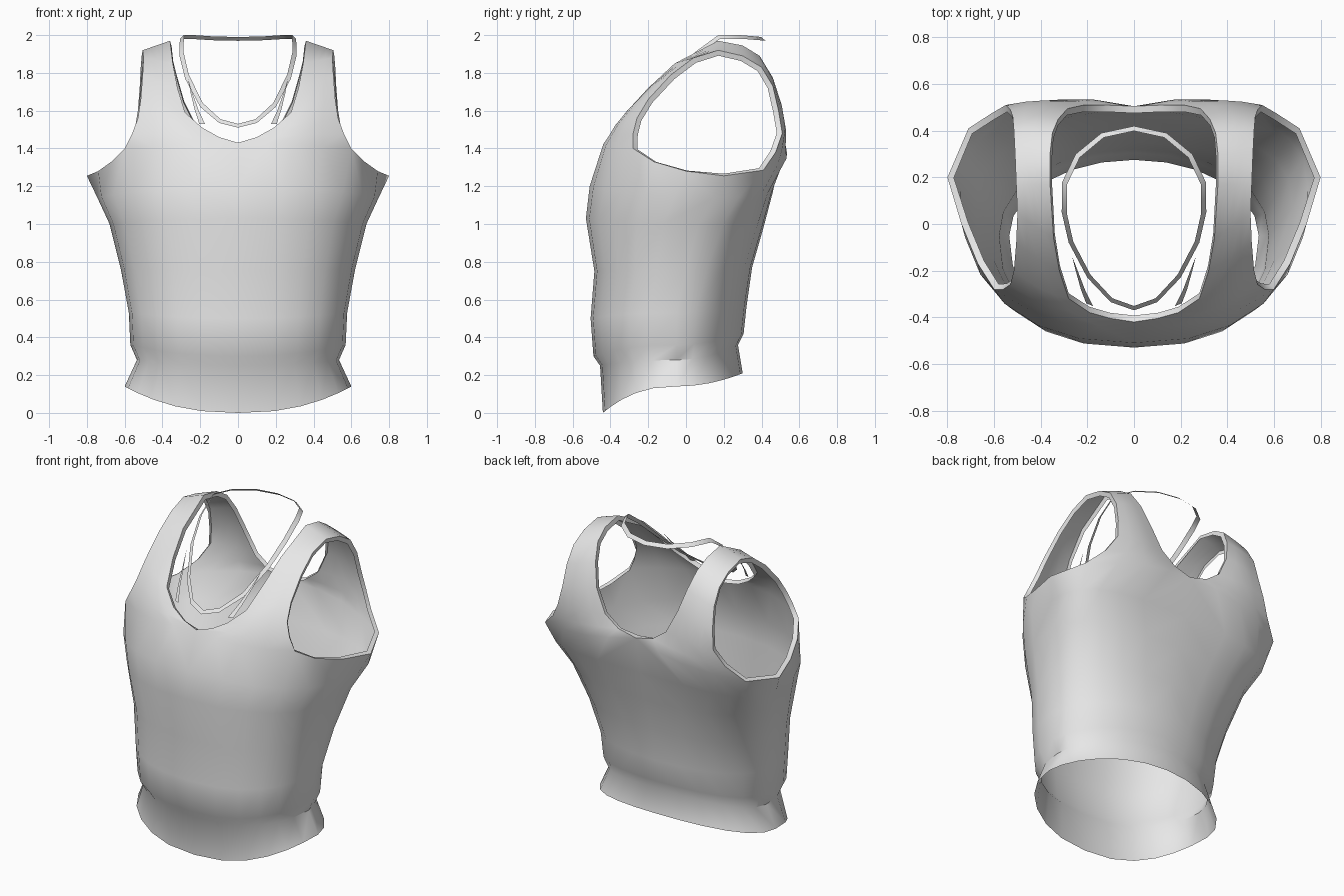
import bpy, bmesh, math
from mathutils import Vector

cube = bpy.data.objects.get("Cube")
if cube:
    bpy.data.objects.remove(cube, do_unlink=True)


def make_material(name, colour):
    mat = bpy.data.materials.new(name)
    mat.use_nodes = True
    mat.diffuse_color = colour
    mat.node_tree.nodes["Principled BSDF"].inputs["Base Color"].default_value = colour
    return mat


light_grey = make_material("light grey fabric", (0.8, 0.8, 0.8, 1))


def finish(bm, name, angle):
    """Turn a half mesh into a mirrored, smooth shaded object."""
    mesh = bpy.data.meshes.new(name)
    bm.to_mesh(mesh)
    bm.free()
    mesh.materials.append(light_grey)
    obj = bpy.data.objects.new(name, mesh)
    bpy.context.collection.objects.link(obj)
    mirror = obj.modifiers.new("mirror", 'MIRROR')
    mirror.use_clip = True
    bpy.ops.object.select_all(action='DESELECT')
    obj.select_set(True)
    bpy.context.view_layer.objects.active = obj
    bpy.ops.object.shade_smooth_by_angle(angle=math.radians(angle))
    return obj


def bridge(bm, row_a, row_b):
    for a, b, c, d in zip(row_a, row_a[1:], row_b[1:], row_b):
        bm.faces.new((a, b, c, d))


def power(value, exponent):
    return max(value, 0) ** exponent


# Torso rings: (front y, z), (half width, widest y, z), (back y, z), back squareness
RINGS = [
    ((-.44, 0), (.6, -.05, .14), (.3, .21), 1),
    ((-.455, .25), (.535, -.05, .28), (.275, .36), 1),
    ((-.49, .3), (.57, -.05, .36), (.305, .42), 1),
    ((-.505, .5), (.578, -.05, .53), (.32, .56), .95),
    ((-.485, .75), (.62, 0, .76), (.35, .77), .85),
    ((-.53, 1.03), (.68, .07, 1), (.41, .98), .75),
    ((-.51, 1.2), (.745, .15, 1.14), (.46, 1.17), .65),
]
HALF = 6          # columns in each quarter of a ring
SPAN = 4          # columns across each strap


def ring_points(front, side, back, square):
    points = []
    for j in range(2 * HALF + 1):
        t = math.pi / 2 * j / HALF
        s, c = math.sin(t), abs(math.cos(t))
        (y, z), p = (front, .85) if j <= HALF else (back, square)
        points.append(Vector((side[0] * power(s, p) if j < 2 * HALF else 0,
                              side[1] + (y - side[1]) * power(c, p),
                              side[2] + (z - side[2]) * c * c)))
    return points


# Strap stations from the front centre over the shoulder to the back centre:
# neckline point, armhole point, outward bulge in y
STATIONS = [
    ((0, -.42, 1.43), (.6, -.28, 1.4), -.075),
    ((.1, -.405, 1.46), (.56, -.28, 1.48), -.05),
    ((.19, -.38, 1.51), (.53, -.26, 1.56), -.035),
    ((.28, -.32, 1.59), (.515, -.2, 1.66), -.02),
    ((.32, -.2, 1.72), (.505, -.08, 1.79), -.01),
    ((.345, -.06, 1.85), (.5, .04, 1.88), 0),
    ((.36, .17, 1.97), (.505, .17, 1.92), 0),
    ((.36, .3, 1.945), (.51, .3, 1.89), 0),
    ((.35, .39, 1.89), (.515, .4, 1.83), .005),
    ((.325, .45, 1.79), (.52, .46, 1.73), .01),
    ((.285, .495, 1.65), (.53, .49, 1.6), .015),
    ((.215, .51, 1.51), (.55, .51, 1.48), .02),
    ((.12, .51, 1.44), (.61, .475, 1.38), .035),
    ((0, .505, 1.41), (.71, .41, 1.285), .075),
]
UNDERARM = [(.67, -.17, 1.33), (.74, .0, 1.28), (.8, .2, 1.255)]


def strap_points(neck, arm, bulge):
    points = []
    for i in range(SPAN + 1):
        p = Vector(neck).lerp(Vector(arm), i / SPAN)
        p.y += bulge * math.sin(math.pi * i / SPAN)
        points.append(p)
    return points


# Tank top: torso tube, then straps carried on from its front and back
bm = bmesh.new()


def add_row(points):
    return [bm.verts.new(p) for p in points]


rings = [add_row(ring_points(*r)) for r in RINGS]
straps = [add_row(strap_points(*s)) for s in STATIONS]
top_row = straps[0] + add_row(UNDERARM) + straps[-1][::-1]
rings.append(top_row)
for lower, upper in zip(rings, rings[1:]):
    bridge(bm, lower, upper)
for a, b in zip(straps, straps[1:]):
    bridge(bm, a, b)
bmesh.ops.recalc_face_normals(bm, faces=bm.faces[:])
bm.normal_update()

# Turned-in lip round the neckline and armhole
hem = set(rings[0])
rim = [e for e in bm.edges if e.is_boundary
       and not all(v in hem for v in e.verts)
       and not all(abs(v.co.x) < .0001 for v in e.verts)]
normals = {v.co.copy().freeze(): v.normal.copy() for e in rim for v in e.verts}
lip = bmesh.ops.extrude_edge_only(bm, edges=rim)["geom"]
for v in [g for g in lip if isinstance(g, bmesh.types.BMVert)]:
    n = normals[v.co.copy().freeze()]
    if abs(v.co.x) < .0001:
        n.x = 0
    v.co -= n.normalized() * .03
finish(bm, "tank_top", 45)


# Flat ribbon lofted between two edges
def ribbon(name, outer, inner):
    strip = bmesh.new()
    rows = [[strip.verts.new(p) for p in edge] for edge in (outer, inner)]
    bridge(strip, *rows)
    return finish(strip, name, 45)


# Neck cord, tilted down to the front
CORD = [(0, .42, 1.97), (.14, .39, 1.973), (.25, .3, 1.98), (.308, .18, 1.98),
        (.31, .05, 1.89), (.28, -.08, 1.77), (.2, -.23, 1.62), (.1, -.335, 1.535),
        (0, -.37, 1.51)]
cord_inner = [(x * .93, y * .95, z + .02) for x, y, z in CORD]
ribbon("neck_cord", CORD, cord_inner)

# Thin slips of binding inside the front neckline, wider towards the bottom
SLIP = [(.265, -.14, 1.77), (.25, -.2, 1.69), (.228, -.28, 1.6), (.205, -.34, 1.53)]
slip_inner = [(x - .01 * i, y - .004 * i, z) for i, (x, y, z) in enumerate(SLIP)]
ribbon("neck_binding", SLIP, slip_inner)
